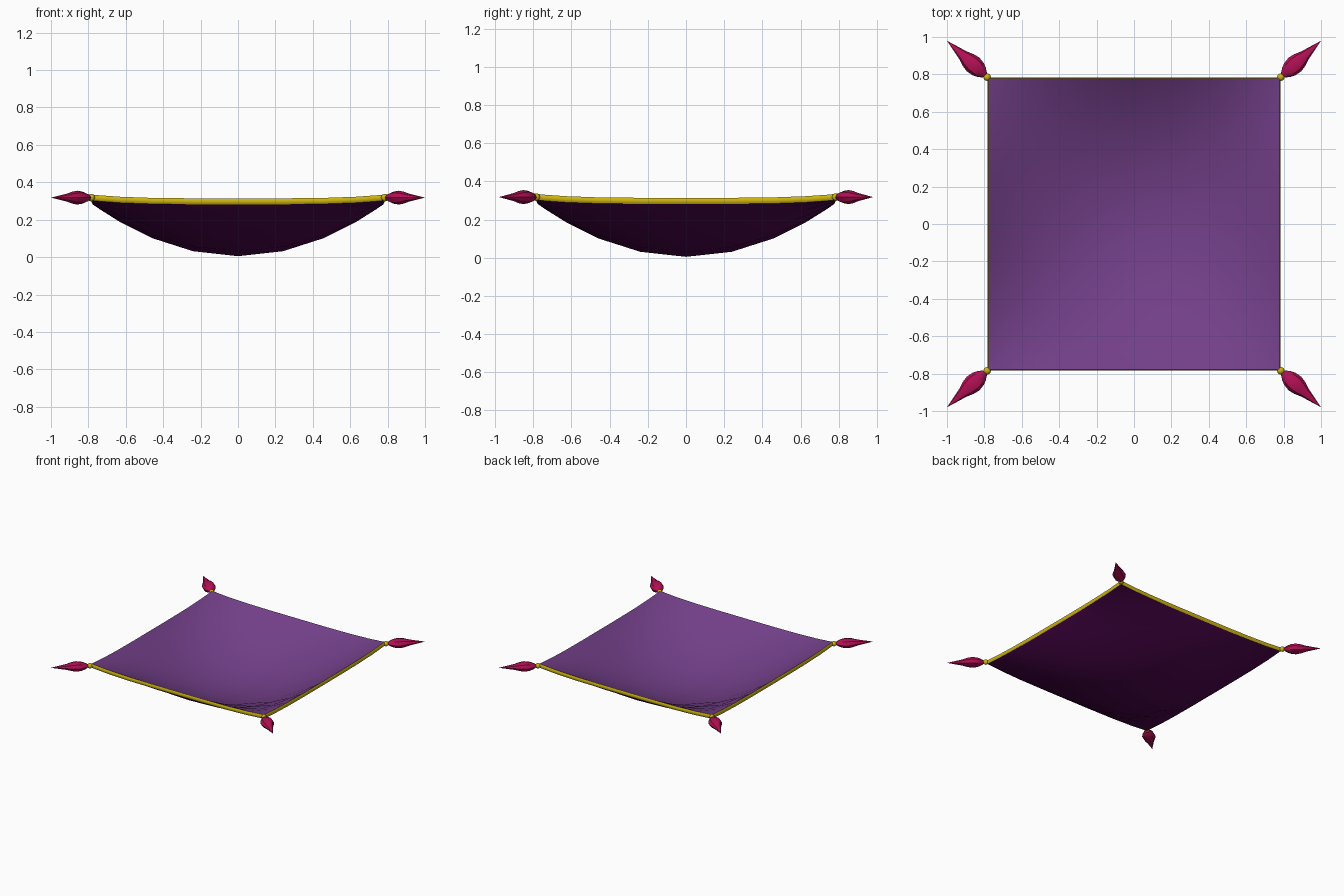
import bpy, bmesh, math
from mathutils import Vector, Matrix

if "Cube" in bpy.data.objects:
    bpy.data.objects.remove(bpy.data.objects["Cube"])

HALF = 0.777   # half width of the cushion
N = 10         # grid divisions per side


def material(name, rgb):
    m = bpy.data.materials.new(name)
    m.diffuse_color = (*rgb, 1)
    m.use_nodes = True
    m.node_tree.nodes["Principled BSDF"].inputs["Base Color"].default_value = m.diffuse_color
    return m


def make(name, bm, mat, angle=None):
    bmesh.ops.recalc_face_normals(bm, faces=bm.faces)
    return finish(name, bm, mat, angle)


def finish(name, bm, mat, angle):
    me = bpy.data.meshes.new(name)
    bm.to_mesh(me)
    bm.free()
    for p in me.polygons:
        p.use_smooth = True
    ob = bpy.data.objects.new(name, me)
    bpy.context.collection.objects.link(ob)
    me.materials.append(mat)
    if angle:
        bpy.ops.object.select_all(action='DESELECT')
        bpy.context.view_layer.objects.active = ob
        ob.select_set(True)
        bpy.ops.object.shade_smooth_by_angle(angle=math.radians(angle))
    return ob


# grid lines crowd towards the rim
S = [math.sin(math.pi * (i / N - 0.5)) for i in range(N + 1)]


def lift(u, v):
    return 0.02 * (u * v) ** 4


def sheet(name, rim, depth, mat, up):
    bm = bmesh.new()
    g = [[bm.verts.new((HALF * u, HALF * v,
                        rim + lift(u, v) - depth * (1 - u * u) * (1 - v * v)))
          for v in S] for u in S]
    for i in range(N):
        for j in range(N):
            f = [g[i][j], g[i + 1][j], g[i + 1][j + 1], g[i][j + 1]]
            bm.faces.new(f if up else f[::-1])
    finish(name, bm, mat, None)


purple = material("purple", (0.17, 0.05, 0.25))
plum = material("plum", (0.08, 0.002, 0.08))
gold = material("gold", (0.62, 0.46, 0.005))
crimson = material("crimson", (0.45, 0.005, 0.09))

# sagging cloth, upper and lower faces
sheet("cushion_top", 0.314, 0.28, purple, True)
sheet("cushion_underside", 0.282, 0.277, plum, False)

# gold piping band around the rim
loop = ([(u, -1) for u in S[:-1]] + [(1, v) for v in S[:-1]]
        + [(-u, 1) for u in S[:-1]] + [(-1, -v) for v in S[:-1]])
bm = bmesh.new()
rows = []
for z, out in ((0.282, 0), (0.289, 0.004), (0.298, 0.006), (0.307, 0.004), (0.314, 0)):
    rows.append([bm.verts.new(((HALF + out) * u, (HALF + out) * v, z + lift(u, v)))
                 for u, v in loop])
for a, b in zip(rows, rows[1:]):
    for i in range(len(loop)):
        k = (i + 1) % len(loop)
        bm.faces.new((a[i], a[k], b[k], b[i]))
finish("piping", bm, gold, 50)

# corner knots and tassels
PROFILE = ((0, 0.012), (0.025, 0.025), (0.05, 0.033), (0.085, 0.037),
           (0.12, 0.032), (0.16, 0.021))
SIDES = 8
for sx, sy, label in ((1, -1, "front_right"), (-1, -1, "front_left"),
                      (1, 1, "back_right"), (-1, 1, "back_left")):
    bm = bmesh.new()
    bmesh.ops.create_uvsphere(bm, u_segments=12, v_segments=8, radius=0.02,
                              matrix=Matrix.Translation((0.785 * sx, 0.785 * sy, 0.318)))
    make("knot_" + label, bm, gold)

    base = Vector((0.797 * sx, 0.795 * sy, 0.318))
    tip = Vector((1.0 * sx, 0.98 * sy, 0.318))
    d = (tip - base).normalized()
    side = Vector((-d.y, d.x, 0))
    bm = bmesh.new()
    rings = []
    for t, r in PROFILE:
        rings.append([bm.verts.new(base + d * t
                                   + side * (1.35 * r * math.cos(a)) + Vector((0, 0, r * math.sin(a))))
                      for a in (2 * math.pi * i / SIDES for i in range(SIDES))])
    end = bm.verts.new(tip)
    bm.faces.new(rings[0])
    for i in range(SIDES):
        k = (i + 1) % SIDES
        for a, b in zip(rings, rings[1:]):
            bm.faces.new((a[i], a[k], b[k], b[i]))
        bm.faces.new((rings[-1][i], rings[-1][k], end))
    make("tassel_" + label, bm, crimson, 40)
